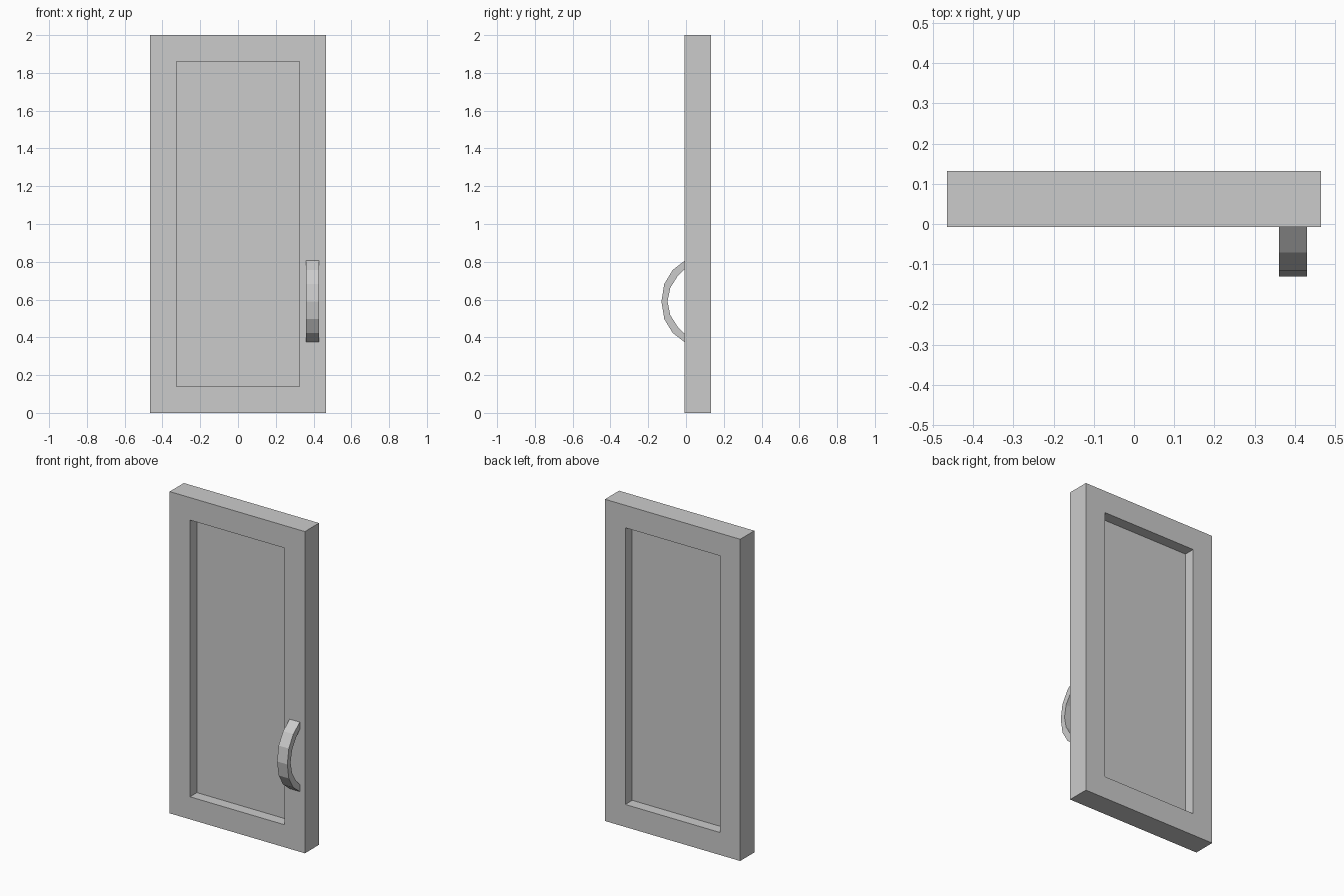
import bpy, bmesh

if "Cube" in bpy.data.objects:
    bpy.data.objects.remove(bpy.data.objects["Cube"])

Y0, Y1 = -0.007, 0.132          # front and back of the door
W, H = 0.465, 2.0               # half width, height
IW, RAIL = 0.325, 0.14          # half width of opening, rail height


def make_object(name, bm):
    bmesh.ops.recalc_face_normals(bm, faces=bm.faces)
    mesh = bpy.data.meshes.new(name)
    bm.to_mesh(mesh)
    bm.free()
    ob = bpy.data.objects.new(name, mesh)
    bpy.context.collection.objects.link(ob)
    return ob


def box(name, lo, hi):
    bm = bmesh.new()
    bmesh.ops.create_cube(bm, size=1)
    for v in bm.verts:
        v.co = [lo[i] if v.co[i] < 0 else hi[i] for i in range(3)]
    return make_object(name, bm)


# Door frame: rectangular ring running through the full thickness
def loop(bm, w, z0, z1, y):
    return [bm.verts.new((x, y, z)) for x, z in ((-w, z0), (w, z0), (w, z1), (-w, z1))]


bm = bmesh.new()
rings = [loop(bm, W, 0, H, Y0), loop(bm, IW, RAIL, H - RAIL, Y0),
         loop(bm, IW, RAIL, H - RAIL, Y1), loop(bm, W, 0, H, Y1)]
for k in range(4):
    a, b = rings[k], rings[(k + 1) % 4]
    for i in range(4):
        j = (i + 1) % 4
        bm.faces.new((a[i], a[j], b[j], b[i]))
make_object("door_frame", bm)

# Thin panel in the middle of the opening
box("door_panel", (-IW, 0.061, RAIL), (IW, 0.064, H - RAIL))

# Curved handle: faceted bow in the y-z plane, mirrored about its middle
outer_half = [(-0.007, 0.216), (-0.071, 0.166), (-0.115, 0.093), (-0.13, 0.0)]
inner_half = [(-0.007, 0.171), (-0.043, 0.136), (-0.083, 0.073), (-0.098, 0.0)]


def full(half):
    return half + [(y, -z) for y, z in reversed(half[:-1])]


bm = bmesh.new()
sections = []
for (oy, oz), (iy, iz) in zip(full(outer_half), full(inner_half)):
    sections.append([bm.verts.new((x, y, z + 0.59)) for x, y, z in
                     ((0.36, oy, oz), (0.43, oy, oz), (0.43, iy, iz), (0.36, iy, iz))])
for a, b in zip(sections, sections[1:]):
    for i in range(4):
        j = (i + 1) % 4
        bm.faces.new((a[i], a[j], b[j], b[i]))
bm.faces.new(sections[0])
bm.faces.new(sections[-1])
make_object("handle", bm)
